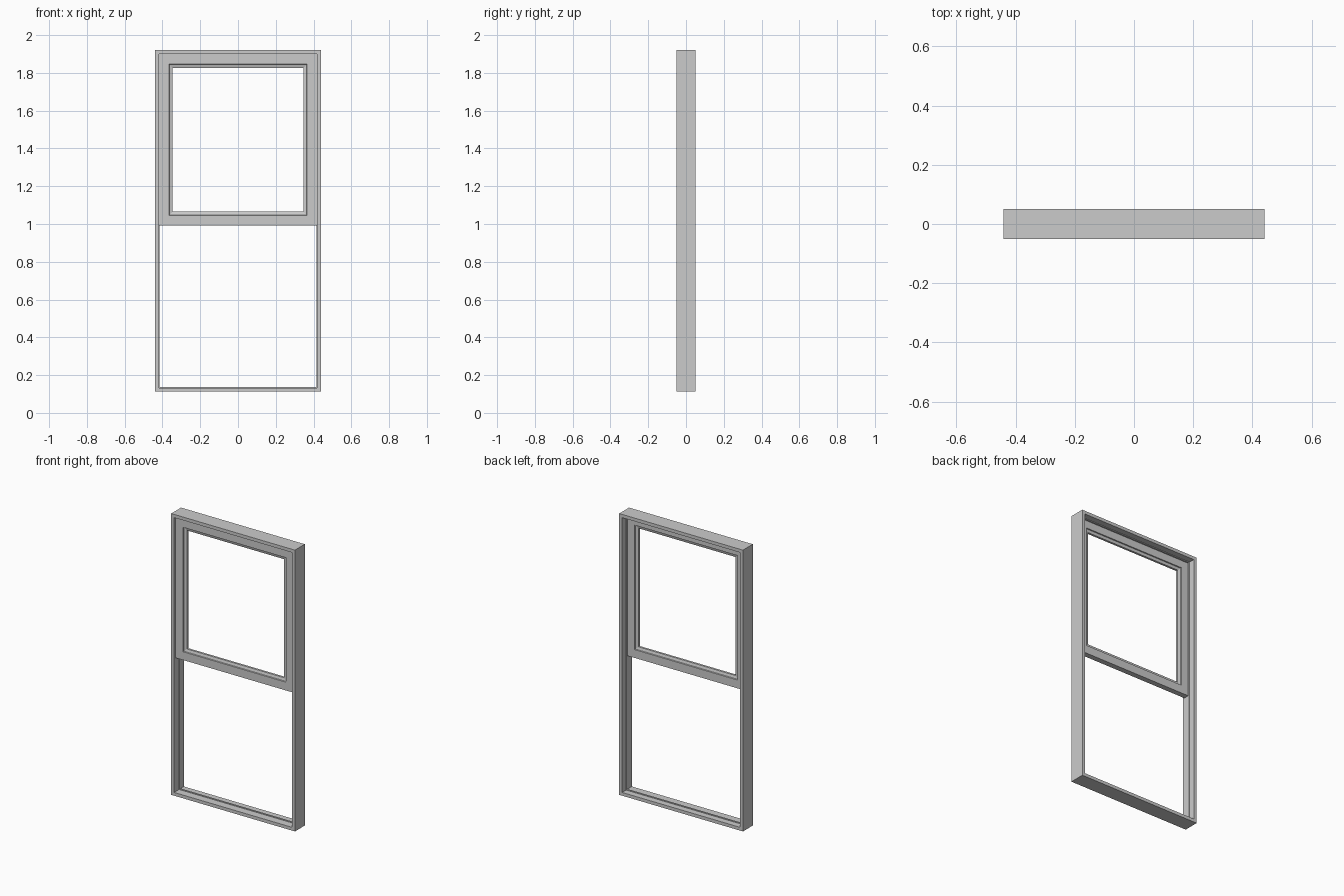
import bpy, bmesh

if "Cube" in bpy.data.objects:
    bpy.data.objects.remove(bpy.data.objects["Cube"])


def swept_frame(name, half_w, z0, z1, profile):
    """Sweep a closed (inset, y) profile around a rectangle with mitred corners."""
    bm = bmesh.new()
    rings = []
    for d, y in profile:
        w = half_w - d
        corners = [(-w, z0 + d), (w, z0 + d), (w, z1 - d), (-w, z1 - d)]
        rings.append([bm.verts.new((x, y, z)) for x, z in corners])
    for i, a in enumerate(rings):
        b = rings[(i + 1) % len(rings)]
        for k in range(4):
            n = (k + 1) % 4
            bm.faces.new((a[k], a[n], b[n], b[k]))
    bmesh.ops.recalc_face_normals(bm, faces=bm.faces)
    mesh = bpy.data.meshes.new(name)
    bm.to_mesh(mesh)
    bm.free()
    obj = bpy.data.objects.new(name, mesh)
    bpy.context.collection.objects.link(obj)
    return obj


# Outer window frame with a slim parting bead at mid depth
swept_frame("outer_frame", 0.44, 0.112, 1.92, [
    (0, -0.05), (0.021, -0.05), (0.021, 0.0), (0.025, 0.0),
    (0.025, 0.01), (0.021, 0.01), (0.021, 0.05), (0, 0.05)])

# Upper sash with a recessed, sloped glazing lip
swept_frame("upper_sash", 0.418, 0.993, 1.899, [
    (0, -0.036), (0.053, -0.036), (0.055, -0.03), (0.072, -0.025),
    (0.072, -0.011), (0.055, -0.006), (0.053, 0.0), (0, 0.0)])
